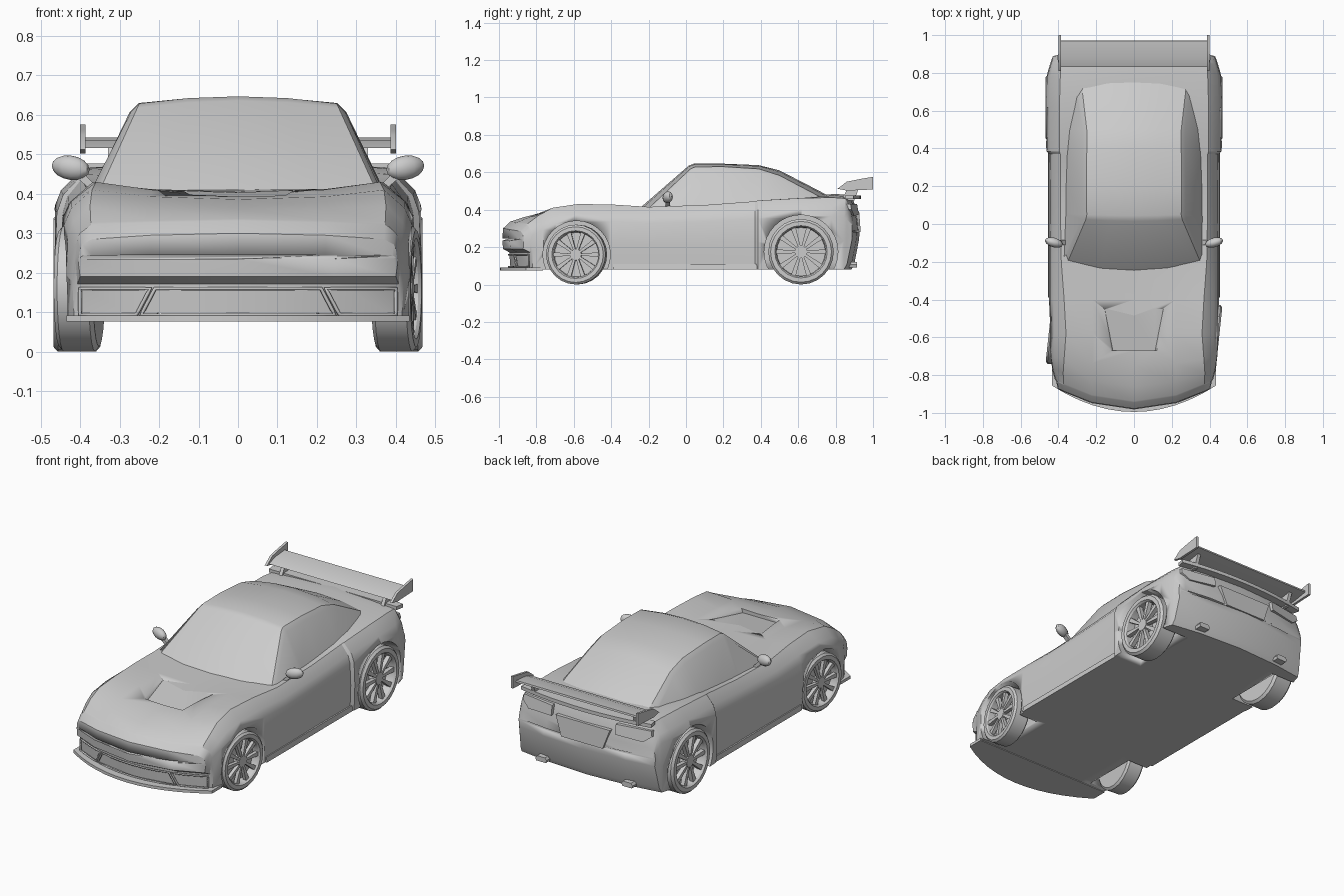
import bpy, bmesh
from math import sin, cos, pi, radians
from mathutils import Vector

if "Cube" in bpy.data.objects:
    bpy.data.objects.remove(bpy.data.objects["Cube"])


def finish(name, bm, angle=30, mirror=False):
    bmesh.ops.recalc_face_normals(bm, faces=bm.faces)
    me = bpy.data.meshes.new(name)
    bm.to_mesh(me)
    bm.free()
    ob = bpy.data.objects.new(name, me)
    bpy.context.collection.objects.link(ob)
    if mirror:
        ob.modifiers.new("mirror", 'MIRROR')
    bpy.ops.object.select_all(action='DESELECT')
    ob.select_set(True)
    bpy.context.view_layer.objects.active = ob
    bpy.ops.object.shade_smooth_by_angle(angle=radians(angle))
    return ob


def loft(name, halves):
    """Skin closed rings; each half runs from bottom centre to top centre."""
    bm = bmesh.new()
    rings = []
    for h in halves:
        full = h + [(-x, y, z) for x, y, z in h[-2:0:-1]]
        rings.append([bm.verts.new(p) for p in full])
    n = len(rings[0])
    for a, b in zip(rings, rings[1:]):
        for i in range(n):
            j = (i + 1) % n
            bm.faces.new((a[i], a[j], b[j], b[i]))
    bm.faces.new(rings[0])
    bm.faces.new(rings[-1])
    return finish(name, bm, 25)


def add_prism(bm, pts, vec):
    a = [bm.verts.new(p) for p in pts]
    b = [bm.verts.new(Vector(p) + Vector(vec)) for p in pts]
    n = len(a)
    bm.faces.new(a)
    bm.faces.new(b[::-1])
    for i in range(n):
        j = (i + 1) % n
        bm.faces.new((a[i], b[i], b[j], a[j]))


def prism(name, pts, vec, mirror=False):
    bm = bmesh.new()
    add_prism(bm, pts, vec)
    return finish(name, bm, 30, mirror)


def cut(target, cutter):
    m = target.modifiers.new("cut", 'BOOLEAN')
    m.operation = 'DIFFERENCE'
    m.solver = 'EXACT'
    m.object = cutter
    cutter.hide_render = True
    cutter.hide_viewport = True
    cutter.display_type = 'WIRE'


# Body shell: y, plan bend, floor, half width, shoulder x and z, hood z, centre z
def body_row(y, bend, zb, w, xs, zs, zi, zc):
    h = zs - zb
    pts = [(0, zb), (w * .6, zb), (w - .005, zb), (w, zb + .4 * h), (w - .005, zb + .74 * h),
           (xs + .7 * (w - xs), zb + .86 * h), (xs, zs), (xs * .6, zi), (0, zc)]
    return [(x, y + bend * (x / .44) ** 2, z) for x, z in pts]


body_rows = [
    (-.982, .13, .235, .40, .37, .245, .245, .245),
    (-.978, .13, .19, .405, .37, .285, .295, .30),
    (-.945, .13, .172, .412, .372, .322, .327, .332),
    (-.938, .13, .08, .42, .373, .327, .332, .337),
    (-.86, .10, .08, .435, .375, .37, .362, .362),
    (-.75, .05, .08, .445, .37, .41, .393, .386),
    (-.58, 0, .08, .45, .36, .43, .41, .40),
    (-.40, 0, .08, .45, .37, .428, .412, .405),
    (-.20, 0, .08, .45, .385, .415, .41, .41),
    (.10, 0, .08, .447, .39, .425, .42, .42),
    (.37, 0, .08, .449, .39, .445, .44, .44),
    (.385, 0, .08, .464, .395, .449, .445, .445),
    (.62, 0, .08, .472, .395, .462, .463, .468),
    (.80, -.02, .08, .465, .39, .465, .477, .485),
    (.885, -.04, .08, .445, .385, .46, .468, .475),
    (.90, -.04, .11, .44, .39, .43, .435, .435),
    (.925, -.04, .24, .43, .39, .34, .34, .34),
    (.928, -.04, .28, .42, .39, .29, .29, .29)]
body = loft("body", [body_row(*r) for r in body_rows])


# Cabin: windscreen, roof and sloping rear window
def cabin_row(y, bend, xb, zb, xt, zt, zc):
    pts = [(0, zb - .02), (xb, zb - .02), (xb, zb), (xt + .022, zt - .022), (xt, zt),
           (xt * .5, zt + .75 * (zc - zt)), (0, zc)]
    return [(x, y + bend * (x / .38) ** 2, z) for x, z in pts]


loft("cabin", [cabin_row(*r) for r in [
    (-.245, .05, .38, .395, .352, .405, .41),
    (.015, .02, .365, .415, .255, .618, .636),
    (.045, .01, .362, .42, .25, .629, .647),
    (.20, 0, .36, .43, .252, .63, .646),
    (.39, 0, .355, .44, .25, .618, .638),
    (.50, 0, .345, .445, .25, .583, .610),
    (.70, -.02, .305, .455, .272, .483, .507),
    (.75, -.04, .30, .45, .27, .462, .480)]])


# Wheel arches
def cylinder_points(y, z, r, x, n=32):
    return [(x, y + r * cos(2 * pi * i / n), z + r * sin(2 * pi * i / n)) for i in range(n)]


for side in (1, -1):
    for label, y, z, r in (("front", -.585, .16, .18), ("rear", .615, .175, .197)):
        cut(body, prism(f"{label}_arch_cutter", cylinder_points(y, z, r, side * .32), (side * .3, 0, 0)))

# Sunken hood vent
bm = bmesh.new()
for s in (1, -1):
    for p in ((.142, -.67, .45), (.112, -.67, .374), (.158, -.45, .45), (.155, -.45, .408)):
        bm.verts.new((s * p[0], p[1], p[2]))
bmesh.ops.convex_hull(bm, input=bm.verts)
cut(body, finish("hood_vent_cutter", bm))


# Wheels: lathed tyre and rim, ten spokes, hub
def wheel(name, loc, R, w, side, steer=0):
    bm = bmesh.new()
    n = 24
    prof = [(.74, -.5), (.92, -.5), (1, -.4), (1, .4), (.93, .5), (.80, .5), (.76, .42), (.74, .05)]
    rings = [[bm.verts.new((side * x * w, R * r * cos(2 * pi * i / n), R * r * sin(2 * pi * i / n)))
              for i in range(n)] for r, x in prof]
    for a, b in zip(rings, rings[1:]):
        for i in range(n):
            j = (i + 1) % n
            bm.faces.new((a[i], a[j], b[j], b[i]))
    bm.faces.new(rings[0])
    bm.faces.new(rings[-1])
    for k in range(10):
        a = 2 * pi * k / 10
        quad = [(.12, -.035), (.76, -.075), (.76, .075), (.12, .035)]
        add_prism(bm, [(side * .2 * w, R * (u * cos(a) - v * sin(a)), R * (u * sin(a) + v * cos(a)))
                       for u, v in quad], (side * .2 * w, 0, 0))
    add_prism(bm, cylinder_points(0, 0, .19 * R, side * .05 * w, 12), (side * .37 * w, 0, 0))
    ob = finish(name, bm)
    ob.location = loc
    ob.rotation_euler.z = radians(steer)


for side, tag in ((1, "right"), (-1, "left")):
    wheel(f"front_wheel_{tag}", (side * .402, -.585, .16), .16, .10, side, -6)
    wheel(f"rear_wheel_{tag}", (side * .408, .615, .175), .175, .12, side)

# Front splitter and rear deck lip, curved in plan
xs = [-.435 + .87 * i / 12 for i in range(13)]
prism("front_splitter", [(x, -.995 + .14 * (x / .435) ** 2, .076) for x in xs]
      + [(.435, -.765, .076), (-.435, -.765, .076)], (0, 0, .016))
prism("rear_lip", [(x * .94, .935 - .04 * (x / .435) ** 2, .457) for x in xs]
      + [(.40, .85, .457), (-.40, .85, .457)], (0, 0, .02))


# Grille frames following the nose curve
def frame(name, corners):
    cu = bpy.data.curves.new(name, 'CURVE')
    cu.dimensions = '3D'
    cu.bevel_depth = .005
    cu.bevel_resolution = 1
    pts = []
    for a, b in zip(corners, corners[1:] + corners[:1]):
        pts += [(a[0] + (b[0] - a[0]) * t / 6, a[1] + (b[1] - a[1]) * t / 6) for t in range(6)]
    sp = cu.splines.new('POLY')
    sp.points.add(len(pts) - 1)
    for p, (x, z) in zip(sp.points, pts):
        p.co = (x, -.948 + .13 * (x / .44) ** 2, z, 1)
    sp.use_cyclic_u = True
    bpy.context.collection.objects.link(bpy.data.objects.new(name, cu))


frame("centre_grille_frame", [(-.21, .16), (.21, .16), (.245, .094), (-.245, .094)])
for s, tag in ((1, "right"), (-1, "left")):
    frame(f"side_grille_frame_{tag}", [(s * .222, .16), (s * .40, .16), (s * .40, .094), (s * .257, .094)])

# Side skirts
prism("side_skirt", [(.43, -.39, .08), (.455, -.39, .08), (.452, -.39, .11), (.43, -.39, .11)],
      (0, .79, 0), True)

# Rear wing: blade, end plates, posts
prism("wing_blade", [(-.392, y, z) for y, z in
      ((.83, .516), (.88, .535), (.97, .543), (.972, .533), (.88, .517))], (.784, 0, 0))
prism("wing_end_plate", [(.386, y, z) for y, z in
      ((.81, .512), (.86, .55), (.92, .562), (1.0, .576), (1.0, .508), (.86, .502))], (.014, 0, 0), True)
prism("wing_post", [(.31, .83, .45), (.31, .90, .45), (.31, .93, .53), (.31, .87, .525)],
      (.02, 0, 0), True)

# Door mirrors
bm = bmesh.new()
bmesh.ops.create_uvsphere(bm, u_segments=12, v_segments=8, radius=1)
for v in bm.verts:
    x, y, z = v.co
    v.co = (.424 + .048 * x, -.098 + .026 * y + .01 * x, .466 + .031 * z + .005 * x)
add_prism(bm, [(.355, -.11, .415), (.375, -.11, .412), (.42, -.11, .45), (.395, -.11, .455)], (0, .025, 0))
finish("door_mirror", bm, 40, True)

# Tail lights, number plate panel, exhausts
prism("tail_light", [(.20, .924, .375), (.36, .90, .365), (.405, .885, .40), (.40, .88, .43), (.20, .915, .43)],
      (0, -.03, 0), True)
prism("rear_panel", [(-.17, .926, .39), (.17, .926, .39), (.13, .934, .28), (-.13, .934, .28)], (0, -.03, 0))
prism("exhaust", [(.24, .80, .092), (.30, .80, .092), (.305, .80, .107), (.295, .80, .12), (.245, .80, .12),
                  (.235, .80, .107)], (0, .115, 0), True)
